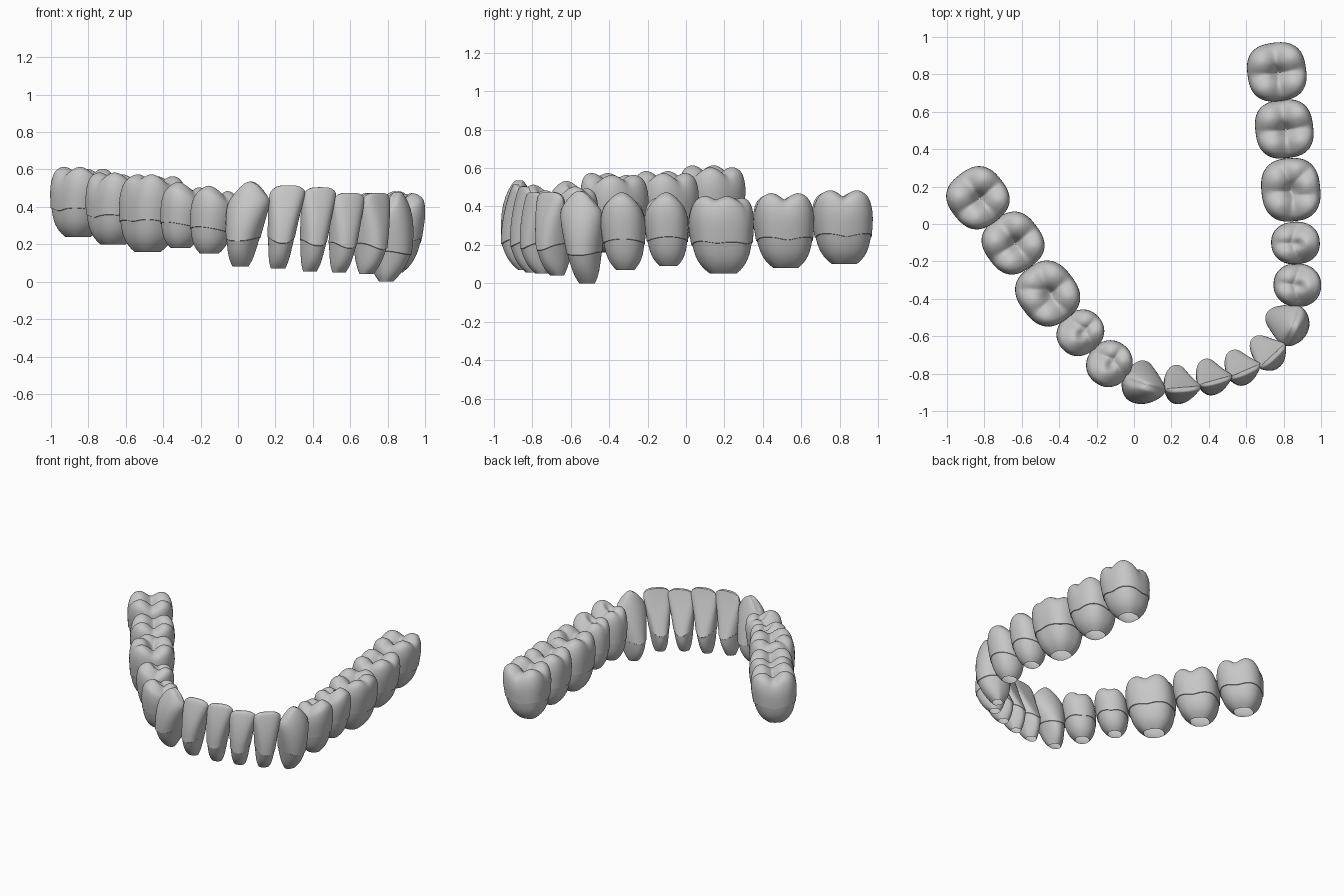
import bpy
import bmesh
import math
from mathutils import Vector

cube = bpy.data.objects.get("Cube")
if cube:
    bpy.data.objects.remove(cube)

GREY = (.57, .57, .57, 1)
ENAMEL = bpy.data.materials.new("enamel grey")
ENAMEL.use_nodes = True
ENAMEL.diffuse_color = GREY
ENAMEL.node_tree.nodes["Principled BSDF"].inputs["Base Color"].default_value = GREY

SEGMENTS = 48
NECK = 4  # profile row where the root meets the crown

# Side profiles: height fraction, width, outer depth, inner depth
BACK_PROFILE = [(t, s, s, s) for t, s in (
    (0, .41), (.04, .52), (.12, .69), (.25, .84), (.42, .92),
    (.425, .95), (.6, 1), (.75, 1.02), (.88, .98), (.96, .91), (1, .81))]
CANINE_PROFILE = [
    (0, .36, .3, .35), (.05, .5, .5, .55), (.12, .6, .72, .75), (.2, .67, .9, .9),
    (.3, .75, 1.03, .97), (.305, .78, 1.07, 1), (.5, .9, 1.07, .88),
    (.75, 1, .85, .6), (.92, .95, .5, .32), (1, .75, .25, .15)]
INCISOR_PROFILE = [
    (0, .4, .35, .35), (.05, .53, .6, .52), (.12, .61, .82, .7), (.2, .67, .98, .86),
    (.3, .74, 1.1, .93), (.305, .77, 1.14, .96), (.5, .87, 1.05, .68),
    (.75, .98, .75, .3), (.93, 1.02, .42, .08), (1, .93, .27, .02)]

# Cusps: position across the biting surface, then how far it sits below the top
FOUR_CUSPS = [(.45, .5, 0), (-.45, .5, 0), (.45, -.5, .01), (-.45, -.5, .01)]
FIVE_CUSPS = [(.52, .5, 0), (-.15, .55, 0), (-.65, .2, .01),
              (.42, -.5, .01), (-.42, -.5, .01)]
PREMOLAR_CUSPS = [(0, .4, 0), (.35, -.45, .03), (-.35, -.45, .04)]


def cusp_drop(cusps, steepness):
    # Overlapping domes meet in grooves; a central pit deepens the middle
    def drop(p, q):
        d = min(base + steepness * math.hypot(p - a, q - b) ** 1.7 for a, b, base in cusps)
        return d + .03 * math.exp(-(p * p + q * q) / .05)
    return drop


def pointed_drop(p, q):
    return .13 * abs(p) ** 1.9


def edge_drop(p, q):
    return .03 * p ** 4


# Kind: width, depth, squareness, profile, biting surface
KINDS = {
    "third_molar": (.31, .31, .77, BACK_PROFILE, cusp_drop(FOUR_CUSPS, .15)),
    "second_molar": (.31, .305, .76, BACK_PROFILE, cusp_drop(FOUR_CUSPS, .15)),
    "first_molar": (.335, .31, .78, BACK_PROFILE, cusp_drop(FIVE_CUSPS, .15)),
    "second_premolar": (.225, .255, .9, BACK_PROFILE, cusp_drop(PREMOLAR_CUSPS, .11)),
    "first_premolar": (.23, .25, .93, BACK_PROFILE, cusp_drop(PREMOLAR_CUSPS, .11)),
    "canine": (.235, .225, .92, CANINE_PROFILE, pointed_drop),
    "lateral_incisor": (.19, .2, .85, INCISOR_PROFILE, edge_drop),
    "central_incisor": (.185, .19, .85, INCISOR_PROFILE, edge_drop),
}

# Arch from the left rear round to the right rear: x, y, bottom, top
ARCH = [
    (.76, .815, .10, .485), (.80, .51, .08, .47), (.835, .185, .05, .455),
    (.86, -.10, .09, .475), (.87, -.325, .07, .475), (.835, -.54, 0, .48),
    (.725, -.695, .04, .475), (.58, -.775, .05, .475), (.425, -.825, .055, .505),
    (.255, -.865, .07, .515), (.055, -.855, .08, .535), (-.135, -.745, .15, .515),
    (-.29, -.58, .18, .535), (-.465, -.37, .16, .575), (-.65, -.10, .20, .585),
    (-.838, .142, .24, .615)]


def power(value, exponent):
    return math.copysign(abs(value) ** exponent, value)


def build_tooth(name, kind, place, tangent, mesial):
    width, depth, square, profile, drop = KINDS[kind]
    x, y, z0, z1 = place
    centre = Vector((x, y))
    along = tangent.normalized()
    outward = Vector((-along.y, along.x))
    front = profile is not BACK_PROFILE
    lean, pivot = (Vector((.055, -.035)), .75) if front else (Vector((.03, -.015)), .6)
    bm = bmesh.new()

    def section(angle, row):
        # Point of one cross-section in unit tooth coordinates
        t, w, outer, inner = row
        s = math.sin(angle)
        p = power(math.cos(angle), square) * w
        if front:
            p *= 1 + .35 * min(0, s) * (1 - t)
        q = power(s, square) * (outer if s > 0 else inner)
        return p, q

    def add(p, q, t, z):
        flat = (centre + along * (p * width / 2) + outward * (q * depth / 2)
                + lean * (t - pivot))
        return bm.verts.new((flat.x, flat.y, z))

    angles = [2 * math.pi * i / SEGMENTS for i in range(SEGMENTS)]
    rings = []
    # Root and crown sides, open at the root end
    for row in profile:
        ring = []
        for angle in angles:
            p, q = section(angle, row)
            rim_p, rim_q = section(angle, profile[-1])
            rim = z1 - drop(rim_p * mesial, rim_q)
            scallop = .05 * math.cos(angle) ** 2 * math.sin(math.pi * row[0]) if front else 0
            ring.append(add(p, q, row[0], z0 + row[0] * (rim - z0) + scallop))
        rings.append(ring)
    # Biting surface
    steps = 3 if front else 11
    for k in range(1, steps):
        ring = []
        for angle in angles:
            p, q = (c * (1 - k / steps) for c in section(angle, profile[-1]))
            ring.append(add(p, q, 1, z1 - drop(p * mesial, q)))
        rings.append(ring)

    for low, high in zip(rings, rings[1:]):
        for i in range(SEGMENTS):
            j = (i + 1) % SEGMENTS
            bm.faces.new((low[i], low[j], high[j], high[i]))
    middle = add(0, 0, 1, z1 - drop(0, 0))
    for i in range(SEGMENTS):
        bm.faces.new((rings[-1][i], rings[-1][(i + 1) % SEGMENTS], middle))
    for face in bm.faces:
        face.smooth = True

    # Crisp line at the neck
    crease = bm.edges.layers.float.new("crease_edge")
    for i in range(SEGMENTS):
        for ring in rings[NECK:NECK + 2]:
            edge = bm.edges.get((ring[i], ring[(i + 1) % SEGMENTS]))
            edge[crease] = 1
            edge.smooth = False

    mesh = bpy.data.meshes.new(name)
    bm.to_mesh(mesh)
    bm.free()
    mesh.materials.append(ENAMEL)
    tooth = bpy.data.objects.new(name, mesh)
    bpy.context.collection.objects.link(tooth)
    smooth = tooth.modifiers.new("smooth surface", "SUBSURF")
    smooth.levels = smooth.render_levels = 1


names = list(KINDS)
for i, place in enumerate(ARCH):
    before = Vector(ARCH[max(i - 1, 0)][:2])
    after = Vector(ARCH[min(i + 1, len(ARCH) - 1)][:2])
    left = i < len(names)
    kind = names[i] if left else names[len(ARCH) - 1 - i]
    side = "left" if left else "right"
    build_tooth(side + "_" + kind, kind, place, after - before, 1 if left else -1)
